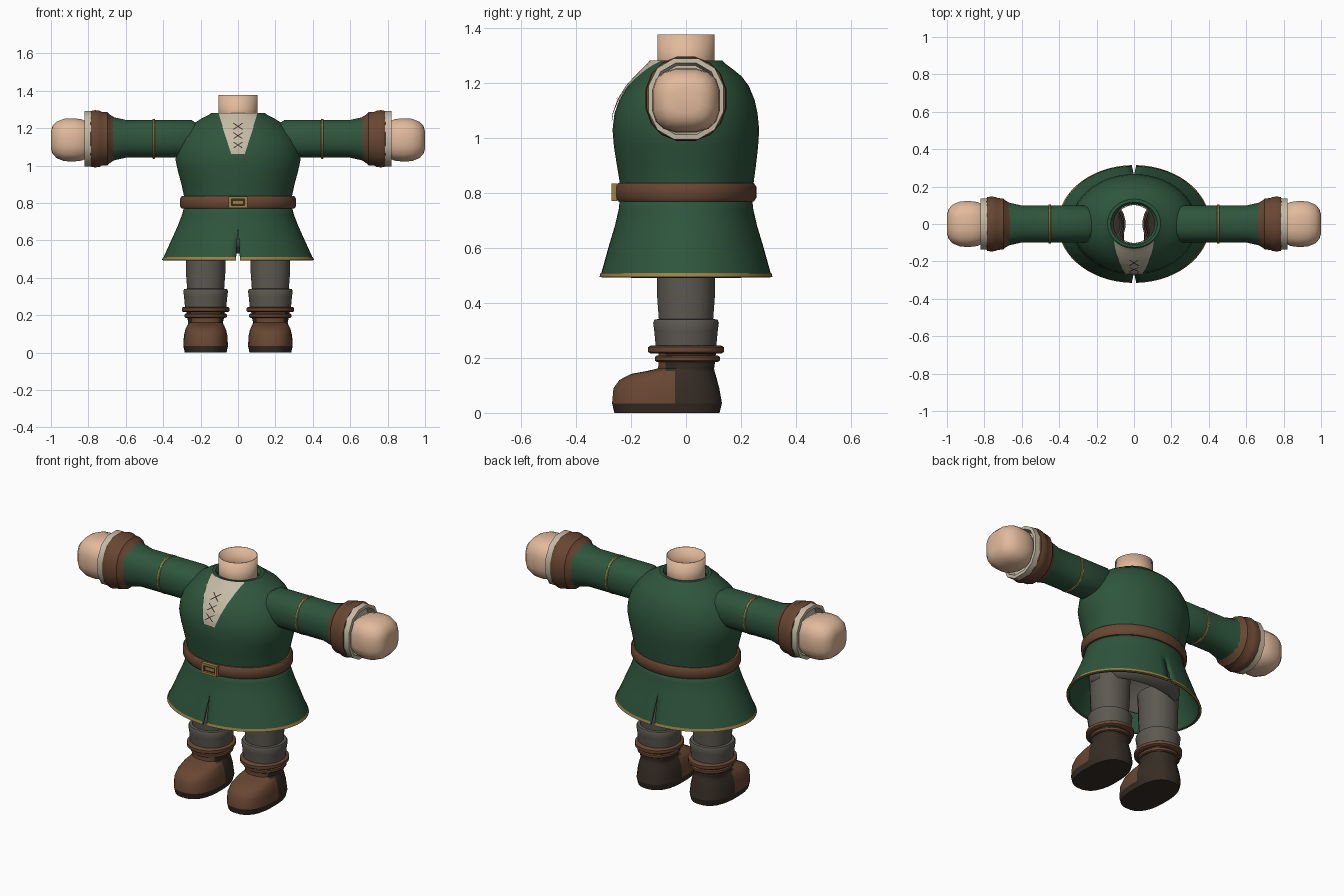
import bpy
import bmesh
import math
from mathutils import Vector

cube = bpy.data.objects.get("Cube")
if cube:
    bpy.data.objects.remove(cube)


def material(name, r, g, b):
    m = bpy.data.materials.new(name)
    m.use_nodes = True
    m.diffuse_color = (r, g, b, 1)
    bsdf = next(n for n in m.node_tree.nodes if n.type == 'BSDF_PRINCIPLED')
    bsdf.inputs["Base Color"].default_value = (r, g, b, 1)
    bsdf.inputs["Roughness"].default_value = 0.8
    return m


GREEN = material("green cloth", 0.028, 0.092, 0.046)
SKIN = material("skin", 0.76, 0.49, 0.33)
BROWN = material("brown leather", 0.14, 0.062, 0.032)
DARK = material("dark leather", 0.037, 0.026, 0.018)
GREY = material("grey wool", 0.11, 0.1, 0.083)
GOLD = material("gold trim", 0.33, 0.22, 0.06)
CREAM = material("cream linen", 0.56, 0.5, 0.38)


def finish(name, bm, mats, mirror=False, thickness=0, angle=35):
    mesh = bpy.data.meshes.new(name)
    bmesh.ops.recalc_face_normals(bm, faces=bm.faces)
    bm.to_mesh(mesh)
    bm.free()
    ob = bpy.data.objects.new(name, mesh)
    bpy.context.collection.objects.link(ob)
    for m in mats:
        mesh.materials.append(m)
    bpy.ops.object.select_all(action='DESELECT')
    ob.select_set(True)
    bpy.context.view_layer.objects.active = ob
    bpy.ops.object.shade_smooth_by_angle(angle=math.radians(angle))
    if mirror:
        ob.modifiers.new("mirror", 'MIRROR')
    if thickness:
        sol = ob.modifiers.new("thickness", 'SOLIDIFY')
        sol.thickness = thickness
        sol.offset = -1
    return ob


def loft_mesh(rings, axis='z', n=24, power=2.0, caps=(False, False), gap=None):
    """Rings are (position, centre a, centre b, radius a, radius b)."""
    bm = bmesh.new()
    loops = []
    for p, ca, cb, ra, rb in rings:
        loop = []
        count = n + 1 if gap else n
        for i in range(count):
            t = 2 * math.pi * (i + 0.5) / n
            if gap:
                g = math.asin(gap(p) / ra)
                t = -math.pi / 2 + g + (math.pi - 2 * g) * i / n
            c, s = math.cos(t), math.sin(t)
            a = ca + ra * math.copysign(abs(c) ** (2 / power), c)
            b = cb + rb * math.copysign(abs(s) ** (2 / power), s)
            loop.append(bm.verts.new((a, b, p) if axis == 'z' else (p, a, b)))
        loops.append(loop)
    for lo, hi in zip(loops, loops[1:]):
        for i in range(n):
            j = i + 1 if gap else (i + 1) % n
            bm.faces.new((lo[i], lo[j], hi[j], hi[i]))
    for wanted, loop in zip(caps, (loops[0], loops[-1])):
        if wanted:
            bm.faces.new(loop)
    return bm


def round_rings(profile, a=0, b=0, ratio=1):
    return [(p, a, b, r, r * ratio) for p, r in profile]


def band(name, p, width, depth, mat, a, b, ra, rb, axis='z', mirror=False, n=24):
    """Closed strap with rounded outer edges."""
    shape = [(0, -depth), (0, -0.3 * depth), (0.2, 0), (0.8, 0), (1, -0.3 * depth), (1, -depth), (0, -depth)]
    rings = [(p + u * width, a, b, ra + d, rb + d) for u, d in shape]
    return finish(name, loft_mesh(rings, axis, n), [mat], mirror)


# Torso: z, half width, front y, back y
TORSO = [(0.77, 0.283, -0.235, 0.235), (0.84, 0.29, -0.242, 0.247), (0.9, 0.303, -0.252, 0.255),
         (0.97, 0.322, -0.263, 0.263), (1.03, 0.335, -0.268, 0.267), (1.09, 0.327, -0.261, 0.261),
         (1.14, 0.309, -0.243, 0.25), (1.19, 0.275, -0.212, 0.229), (1.225, 0.237, -0.18, 0.203),
         (1.25, 0.198, -0.155, 0.172), (1.27, 0.158, -0.135, 0.145), (1.282, 0.142, -0.125, 0.133),
         (1.282, 0.125, -0.113, 0.117), (1.262, 0.11, -0.105, 0.105)]
rings = [(z, 0, (f + k) / 2, w, (k - f) / 2) for z, w, f, k in TORSO]
finish("tunic_torso", loft_mesh(rings, n=48), [GREEN])


# Flared skirt, slit at front and back, with a gold hem
def slit(z):
    return max(0, 0.011 * (0.68 - z) / 0.18)


SKIRT = [(0.8, 0.284, 0.238), (0.74, 0.298, 0.245), (0.68, 0.321, 0.259),
         (0.6, 0.357, 0.283), (0.51, 0.398, 0.308), (0.495, 0.404, 0.312)]
finish("tunic_skirt", loft_mesh([(z, 0, 0, a, b) for z, a, b in SKIRT], n=30, gap=slit),
       [GREEN], mirror=True, thickness=0.01)
hem = [(z, 0, 0, a + 0.003, b + 0.003) for z, a, b in SKIRT[-2:]]
hem.append((0.492, 0, 0, 0.39, 0.3))
finish("skirt_hem", loft_mesh(hem, n=30, gap=slit), [GOLD], mirror=True)


# Plates that follow the chest
def chest_y(x, z):
    for (z0, w0, f0, k0), (z1, w1, f1, k1) in zip(TORSO, TORSO[1:]):
        if z0 <= z <= z1:
            u = (z - z0) / (z1 - z0)
            w, f, k = w0 + u * (w1 - w0), f0 + u * (f1 - f0), k0 + u * (k1 - k0)
            return (f + k) / 2 - (k - f) / 2 * math.sqrt(1 - (x / w) ** 2)


def chest_patch(bm, low, high, lift, rows, cols):
    (z0, l0, r0), (z1, l1, r1) = low, high
    grid = []
    for i in range(rows + 1):
        u = i / rows
        z, left, right = z0 + u * (z1 - z0), l0 + u * (l1 - l0), r0 + u * (r1 - r0)
        xs = [left + (right - left) * j / cols for j in range(cols + 1)]
        grid.append([bm.verts.new((x, chest_y(x, z) - lift, z + lift * 0.3)) for x in xs])
    for lo, hi in zip(grid, grid[1:]):
        for j in range(cols):
            bm.faces.new((lo[j], lo[j + 1], hi[j + 1], hi[j]))


bm = bmesh.new()
chest_patch(bm, (1.06, -0.036, 0.036), (1.28, -0.108, 0.108), 0.006, 24, 10)
finish("chest_panel", bm, [CREAM])
bm = bmesh.new()
for z in (1.09, 1.14, 1.19):
    for side in (-1, 1):
        a, b = -0.024 * side, 0.024 * side
        chest_patch(bm, (z, a - 0.004, a + 0.004), (z + 0.033, b - 0.004, b + 0.004), 0.011, 4, 1)
finish("chest_laces", bm, [DARK])

# Belt and buckle
band("belt", 0.77, 0.066, 0.03, BROWN, 0, 0, 0.311, 0.257, n=48)


def box(bm, centre, size):
    made = bmesh.ops.create_cube(bm, size=1)["verts"]
    for v in made:
        v.co = Vector(centre) + Vector(c * s for c, s in zip(v.co, size))


bm = bmesh.new()
for side in (-1, 1):
    box(bm, (side * 0.043, -0.261, 0.803), (0.015, 0.02, 0.062))
    box(bm, (0, -0.261, 0.803 + side * 0.024), (0.1, 0.02, 0.014))
finish("buckle_frame", bm, [GOLD])
bm = bmesh.new()
box(bm, (0, -0.256, 0.803), (0.054, 0.012, 0.016))
finish("buckle_tongue", bm, [GOLD])
bm = bmesh.new()
box(bm, (0, -0.254, 0.803), (0.08, 0.012, 0.04))
finish("buckle_backing", bm, [DARK])

# Open neck
neck = round_rings([(1.2, 0.105), (1.378, 0.105)])
finish("neck", loft_mesh(neck, n=32), [SKIN], thickness=0.004)

# Arms
ARM_Z = 1.143
sleeve = [(0.2, 0.07), (0.25, 0.1), (0.45, 0.1), (0.6, 0.1), (0.68, 0.118), (0.74, 0.125)]
finish("sleeves", loft_mesh(round_rings(sleeve, 0, ARM_Z, 1.02), 'x', 20, 2.3), [GREEN], mirror=True)
band("sleeve_bands", 0.443, 0.015, 0.012, GOLD, 0, ARM_Z, 0.106, 0.108, 'x', True)
cuff = [(0.65, 0.095), (0.655, 0.108), (0.69, 0.13), (0.698, 0.139), (0.73, 0.141), (0.74, 0.147),
        (0.765, 0.15), (0.785, 0.146), (0.792, 0.13)]
finish("leather_cuffs", loft_mesh(round_rings(cuff, 0, ARM_Z, 1.04), 'x', 16, 2.2), [BROWN], mirror=True)
lining = [(0.77, 0.13), (0.785, 0.141), (0.82, 0.141), (0.822, 0.124), (0.78, 0.115)]
finish("cuff_linings", loft_mesh(round_rings(lining, 0, ARM_Z, 1.08), 'x', 12, 2.3, (False, True)),
       [CREAM], mirror=True)
hand = [(0.77, 0.07), (0.8, 0.1), (0.835, 0.119), (0.88, 0.125), (0.93, 0.122), (0.97, 0.105), (0.992, 0.08), (1, 0.05)]
finish("hands", loft_mesh(round_rings(hand, 0, 1.137, 0.94), 'x', 16, 2.8, (True, True)), [SKIN], mirror=True)

# Trousers
LEG_X = 0.173
hips = [(0.53, 0, 0, 0.285, 0.15), (0.6, 0, 0, 0.285, 0.19), (0.76, 0, 0, 0.27, 0.2)]
finish("trouser_hips", loft_mesh(hips, n=32), [GREY], thickness=0.006)
leg = [(0.2, 0.095), (0.34, 0.1), (0.42, 0.106), (0.5, 0.107), (0.6, 0.112)]
finish("trouser_legs", loft_mesh(round_rings(leg, LEG_X), n=20, power=2.2), [GREY], mirror=True)
roll = [(0.235, 0.1), (0.237, 0.111), (0.3, 0.117), (0.328, 0.121), (0.34, 0.116), (0.342, 0.095)]
finish("trouser_rolls", loft_mesh(round_rings(roll, LEG_X), n=20, power=2.2), [GREY], mirror=True)

# Boots: brown toe cap in front of a dark heel, shaft and sole
BOOT = [(0, 0.112, -0.262, 0.123), (0.035, 0.12, -0.27, 0.132), (0.09, 0.117, -0.265, 0.122),
        (0.12, 0.11, -0.243, 0.114), (0.142, 0.101, -0.2, 0.108), (0.153, 0.095, -0.14, 0.104),
        (0.162, 0.093, -0.102, 0.103), (0.19, 0.1, -0.1, 0.107), (0.225, 0.104, -0.102, 0.11)]
rings = [(z, LEG_X, (f + k) / 2, w, (k - f) / 2) for z, w, f, k in BOOT]
bm = loft_mesh(rings, n=28, power=2.5, caps=(True, True))
for point, normal in (((0, -0.04, 0), (0, 1, 0)), ((0, 0, 0.035), (0, 0, 1)), ((0, -0.075, 0), (0, 1, 0))):
    bmesh.ops.bisect_plane(bm, geom=bm.verts[:] + bm.edges[:] + bm.faces[:], plane_co=point, plane_no=normal)
for f in bm.faces:
    c = f.calc_center_median()
    limit = -0.04 if c.z < 0.155 else -0.075
    f.material_index = 0 if c.y < limit and c.z > 0.035 else 1
finish("boots", bm, [BROWN, DARK], mirror=True)
band("boot_upper_straps", 0.216, 0.029, 0.03, BROWN, LEG_X, 0, 0.128, 0.139, mirror=True)
band("boot_lower_straps", 0.186, 0.022, 0.02, BROWN, LEG_X, 0.005, 0.114, 0.119, mirror=True)
